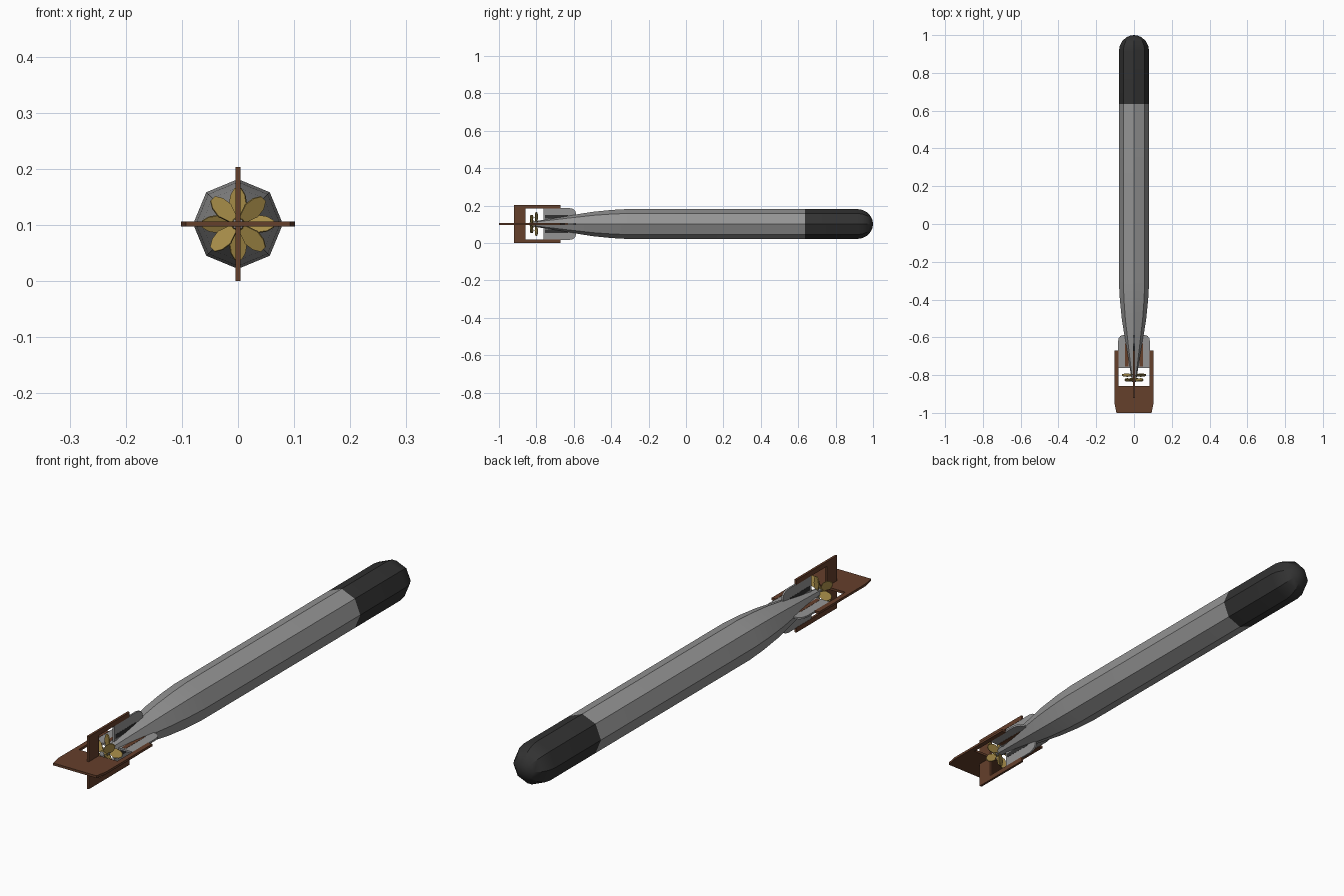
import bpy, bmesh, math
from mathutils import Matrix, Vector

if "Cube" in bpy.data.objects:
    bpy.data.objects.remove(bpy.data.objects["Cube"])

CZ = 0.102  # height of the long axis


def material(name, rgb):
    m = bpy.data.materials.new(name)
    m.use_nodes = True
    m.diffuse_color = (*rgb, 1)
    m.node_tree.nodes["Principled BSDF"].inputs["Base Color"].default_value = (*rgb, 1)
    return m


GREY = material("hull grey", (0.30, 0.30, 0.30))
DARK = material("nose black", (0.032, 0.032, 0.032))
BROWN = material("rudder brown", (0.13, 0.050, 0.024))
BRASS = material("propeller brass", (0.38, 0.26, 0.065))


def finish(bm, name, mats, smooth=False):
    bmesh.ops.recalc_face_normals(bm, faces=bm.faces)
    me = bpy.data.meshes.new(name)
    bm.to_mesh(me)
    bm.free()
    for m in mats:
        me.materials.append(m)
    ob = bpy.data.objects.new(name, me)
    bpy.context.collection.objects.link(ob)
    if smooth:
        bpy.ops.object.select_all(action='DESELECT')
        ob.select_set(True)
        bpy.context.view_layer.objects.active = ob
        bpy.ops.object.shade_smooth_by_angle(angle=math.radians(30))
    return ob


def lathe(name, profile, mats, sides=8, split=None, smooth=False):
    """Turn (y, radius) points round the long axis; faces past split get slot 1."""
    bm = bmesh.new()
    rings = []
    for y, r in profile:
        n = 1 if r == 0 else sides
        rings.append([bm.verts.new((r * math.cos(math.tau * i / sides), y,
                                    CZ + r * math.sin(math.tau * i / sides)))
                      for i in range(n)])
    for a, b in zip(rings, rings[1:]):
        for i in range(sides):
            j = (i + 1) % sides
            quad = [a[i % len(a)], a[j % len(a)], b[j % len(b)], b[i % len(b)]]
            f = bm.faces.new(list(dict.fromkeys(quad)))
            if split is not None and f.calc_center_median().y > split:
                f.material_index = 1
    for ring in (rings[0], rings[-1]):
        if len(ring) > 2:
            bm.faces.new(ring)
    return finish(bm, name, mats, smooth)


def plate(name, outline, thick, turn, mat):
    """Flat (x, y) outline given thickness, then rolled round the long axis."""
    bm = bmesh.new()
    f = bm.faces.new([bm.verts.new((x, y, -thick / 2)) for x, y in outline])
    ext = bmesh.ops.extrude_face_region(bm, geom=[f])
    bmesh.ops.translate(bm, vec=(0, 0, thick),
                        verts=[v for v in ext["geom"] if isinstance(v, bmesh.types.BMVert)])
    bm.transform(Matrix.Translation((0, 0, CZ)) @ Matrix.Rotation(turn, 4, 'Y'))
    return finish(bm, name, [mat])


# Eight sided hull: tapered tail, straight body, domed nose
hull = [(-0.84, 0), (-0.835, 0.010), (-0.76, 0.023), (-0.62, 0.046), (-0.50, 0.065),
        (-0.40, 0.075), (-0.31, 0.080), (0.635, 0.080), (0.915, 0.080)]
for a in (20, 40, 60, 76):
    t = math.radians(a)
    hull.append((0.915 + 0.085 * math.sin(t), 0.080 * math.cos(t)))
hull.append((1.0, 0))
lathe("hull", hull, [GREY, DARK], split=0.635, smooth=True)

# Four grey stabiliser fins with a slat near the root
fin = [(0, -0.763), (0.085, -0.763), (0.085, -0.625), (0.081, -0.605),
       (0.072, -0.593), (0.058, -0.588), (0, -0.588)]
slat = [(0.030, -0.755), (0.047, -0.755), (0.047, -0.632), (0.030, -0.632)]
for i, side in enumerate(("left", "lower", "right", "upper")):
    turn = i * math.pi / 2
    plate(side + "_fin", fin, 0.007, turn, GREY)
    plate(side + "_slat", slat, 0.0085, turn, BROWN if i % 2 == 0 else DARK)


# Brown rudder frames: rear blade with two arms reaching forward
def frame(name, rear, taper, turn):
    half = [(0.083, -0.857), (0.083, -0.67), (0.102, -0.67),
            (0.102, rear + taper * 5), (0.102 - taper, rear)]
    mirrored = [(-x, y) for x, y in reversed(half)]
    plate(name, half + mirrored, 0.009, turn, BROWN)


frame("horizontal_rudder", -1.0, 0.009, 0)
frame("vertical_rudder", -0.92, 0.0, math.pi / 2)


# Two counter-turning propellers with leaf-shaped pitched blades
def propeller(name, y, start, pitch):
    leaf = [(0.006, -0.006), (0.034, -0.017), (0.052, -0.014), (0.064, -0.006),
            (0.064, 0.006), (0.052, 0.014), (0.034, 0.017), (0.006, 0.006)]
    bm = bmesh.new()
    for k in range(4):
        m = (Matrix.Translation((0, y, CZ))
             @ Matrix.Rotation(start + k * math.pi / 2, 4, 'Y')
             @ Matrix.Rotation(pitch, 4, 'X'))
        loops = [[bm.verts.new(m @ Vector((r, d, w))) for r, w in leaf]
                 for d in (-0.002, 0.002)]
        for loop in loops:
            bm.faces.new(loop)
        for i in range(len(leaf)):
            j = (i + 1) % len(leaf)
            bm.faces.new([loops[0][i], loops[0][j], loops[1][j], loops[1][i]])
    finish(bm, name, [BRASS])
    lathe(name + "_hub", [(y - 0.009, 0.010), (y + 0.009, 0.015)], [BRASS])


propeller("rear_propeller", -0.825, math.pi / 4, math.radians(25))
propeller("front_propeller", -0.800, 0, math.radians(-25))
